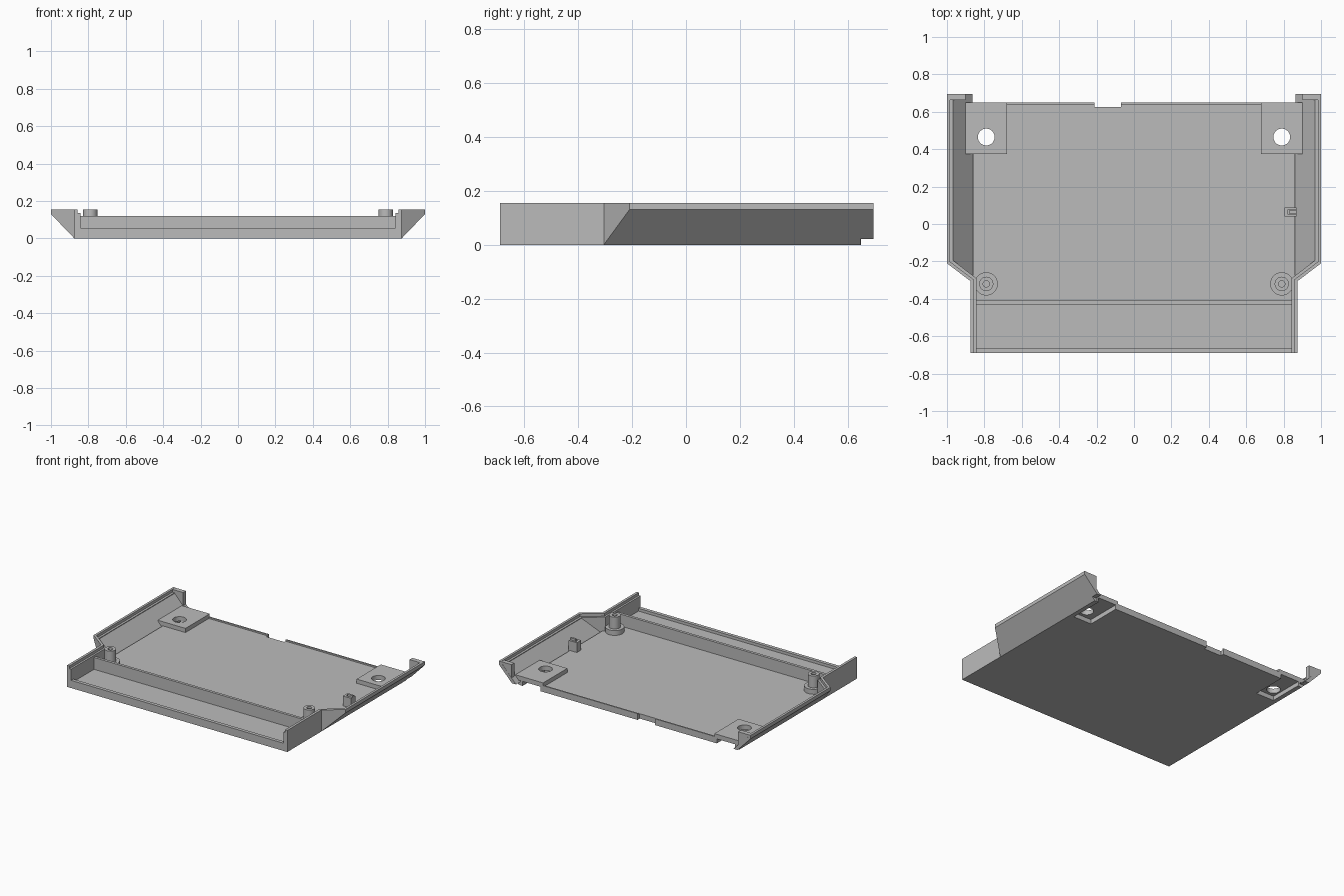
import bpy, bmesh, math
from mathutils import Vector

cube = bpy.data.objects.get("Cube")
if cube:
    bpy.data.objects.remove(cube, do_unlink=True)

grey = bpy.data.materials.new("plain grey")
grey.use_nodes = True
grey.diffuse_color = (0.5, 0.5, 0.5, 1)
grey.node_tree.nodes["Principled BSDF"].inputs["Base Color"].default_value = (0.5, 0.5, 0.5, 1)


def finish(name, bm):
    bmesh.ops.remove_doubles(bm, verts=bm.verts, dist=0.0001)
    bmesh.ops.recalc_face_normals(bm, faces=bm.faces)
    mesh = bpy.data.meshes.new(name)
    bm.to_mesh(mesh)
    bm.free()
    mesh.materials.append(grey)
    ob = bpy.data.objects.new(name, mesh)
    bpy.context.collection.objects.link(ob)
    return ob


def prism(name, outline, direction):
    """Extrude a closed outline along a direction."""
    bm = bmesh.new()
    face = bm.faces.new([bm.verts.new(p) for p in outline])
    new = bmesh.ops.extrude_face_region(bm, geom=[face])["geom"]
    moved = [v for v in new if isinstance(v, bmesh.types.BMVert)]
    bmesh.ops.translate(bm, verts=moved, vec=Vector(direction))
    return finish(name, bm)


def box(name, x0, x1, y0, y1, z0, z1):
    base = [(x0, y0, z0), (x1, y0, z0), (x1, y1, z0), (x0, y1, z0)]
    return prism(name, base, (0, 0, z1 - z0))


def revolve(name, x, y, profile, steps=32):
    """Spin a closed (radius, height) profile about a vertical axis."""
    bm = bmesh.new()
    verts = [bm.verts.new((x + r, y, z)) for r, z in profile]
    edges = [bm.edges.new((verts[i], verts[i - 1])) for i in range(len(verts))]
    bmesh.ops.spin(bm, geom=verts + edges, cent=(x, y, 0), axis=(0, 0, 1),
                   angle=math.tau, steps=steps)
    return finish(name, bm)


def cut(target, cutter):
    mod = target.modifiers.new("cut", "BOOLEAN")
    mod.operation = "DIFFERENCE"
    mod.solver = "EXACT"
    mod.object = cutter
    cutter.hide_render = True
    cutter.hide_viewport = True
    cutter.display_type = "WIRE"


FLOOR = 0.035
BACK = 0.65

# Floor plate with a notch in its back edge
floor = prism("floor_plate", [(-0.86, -0.68, 0), (0.86, -0.68, 0), (0.86, BACK, 0),
                              (-0.07, BACK, 0), (-0.07, 0.625, 0), (-0.21, 0.625, 0),
                              (-0.21, BACK, 0), (-0.86, BACK, 0)], (0, 0, FLOOR))

# Low front lip, inner cross wall and thin back rim
box("front_lip", -0.86, 0.86, -0.69, -0.665, 0, 0.055)
box("cross_wall", -0.85, 0.85, -0.43, -0.41, 0.02, 0.12)
box("back_rim_right", -0.68, -0.21, 0.64, BACK, 0.02, 0.045)
box("back_rim_left", -0.07, 0.68, 0.64, BACK, 0.02, 0.045)

# Side wall sections: straight at the front, flared outward at the back
HEIGHTS = [0, 0.13, 0.155, 0.155, 0.135, 0.135, 0.13, 0]
STRAIGHT = [0.875] * 3 + [0.857] * 2 + [0.843] * 3
FLARED = [0.875, 1, 1, 0.983, 0.983, 0.967, 0.967, 0.843]
BEND_START = [-0.305] * 3 + [-0.297] * 2 + [-0.29] * 3
BEND_END = [-0.305] + [-0.21] * 2 + [-0.202] * 2 + [-0.195] * 2 + [-0.29]


def side_wall(name, s):
    stations = [(STRAIGHT, [-0.69] * 8), (STRAIGHT, BEND_START),
                (FLARED, BEND_END), (FLARED, [0.695] * 8)]
    bm = bmesh.new()
    rings = [[bm.verts.new((s * x, y, z)) for x, y, z in zip(xs, ys, HEIGHTS)]
             for xs, ys in stations]
    for a, b in zip(rings, rings[1:]):
        for i in range(8):
            j = (i + 1) % 8
            quad = [a[i], a[j], b[j], b[i]]
            if i == 0 and a is rings[1]:
                quad = [a[0], a[1], b[1]]
                bm.faces.new([a[1], a[2], b[2], b[1]])
                bm.faces.new(quad)
            elif i == 1 and a is rings[1]:
                continue
            elif i == 6 and a is rings[1]:
                bm.faces.new([a[6], a[7], b[6]])
            elif i == 7 and a is rings[1]:
                continue
            else:
                bm.faces.new(quad)
    bm.faces.new(rings[0])
    bm.faces.new(rings[-1])
    # Merge the shared bottom corners of the bend
    bmesh.ops.remove_doubles(bm, verts=bm.verts, dist=0.0001)
    return finish(name, bm)


for side, s in (("left", 1), ("right", -1)):
    wall = side_wall(side + "_wall", s)
    cut(wall, box(side + "_wall_end_cutter", s * 0.7, s * 1.1, 0.648, 0.8, -0.1, 0.022))

    # Triangular return at the back end of the wall
    prism(side + "_back_return", [(s * 0.9, 0.662, 0.026), (s * 0.995, 0.662, 0.127),
                                  (s * 0.995, 0.662, 0.154), (s * 0.9, 0.662, 0.154)],
          (0, 0.032, 0))

    # Raised pad with a screw hole and a pocket beneath it
    pad = box(side + "_corner_pad", s * 0.68, s * 0.9, 0.375, BACK, 0.032, 0.065)
    hole = revolve(side + "_hole_cutter", s * 0.79, 0.465,
                   [(0, -0.1), (0.045, -0.1), (0.045, 0.2), (0, 0.2)])
    cut(pad, hole)
    cut(floor, box(side + "_pocket_cutter", s * 0.70, s * 0.845, 0.4, 0.8, -0.1, 0.1))

    # Hollow screw post on a wider foot
    post = revolve(side + "_screw_post", s * 0.79, -0.32,
                   [(0.017, FLOOR - 0.01), (0.062, FLOOR - 0.01), (0.062, 0.07),
                    (0.038, 0.07), (0.038, 0.155), (0.017, 0.155)])
    for poly in post.data.polygons:
        poly.use_smooth = abs(poly.normal.z) < 0.5

    # Mark the sharp rims of the post
    bm = bmesh.new()
    bm.from_mesh(post.data)
    for e in bm.edges:
        if len(e.link_faces) == 2 and e.calc_face_angle() > 0.6:
            e.smooth = False
    bm.to_mesh(post.data)
    bm.free()

# Small forked clip beside the left wall
box("clip_base", 0.805, 0.87, 0.04, 0.088, 0.03, 0.09)
box("clip_back", 0.805, 0.822, 0.04, 0.088, 0.09, 0.105)
for n, y in enumerate((0.04, 0.074)):
    box("clip_prong_%d" % (n + 1), 0.822, 0.87, y, y + 0.014, 0.09, 0.105)
box("clip_tongue", 0.83, 0.87, 0.057, 0.071, 0.09, 0.118)
